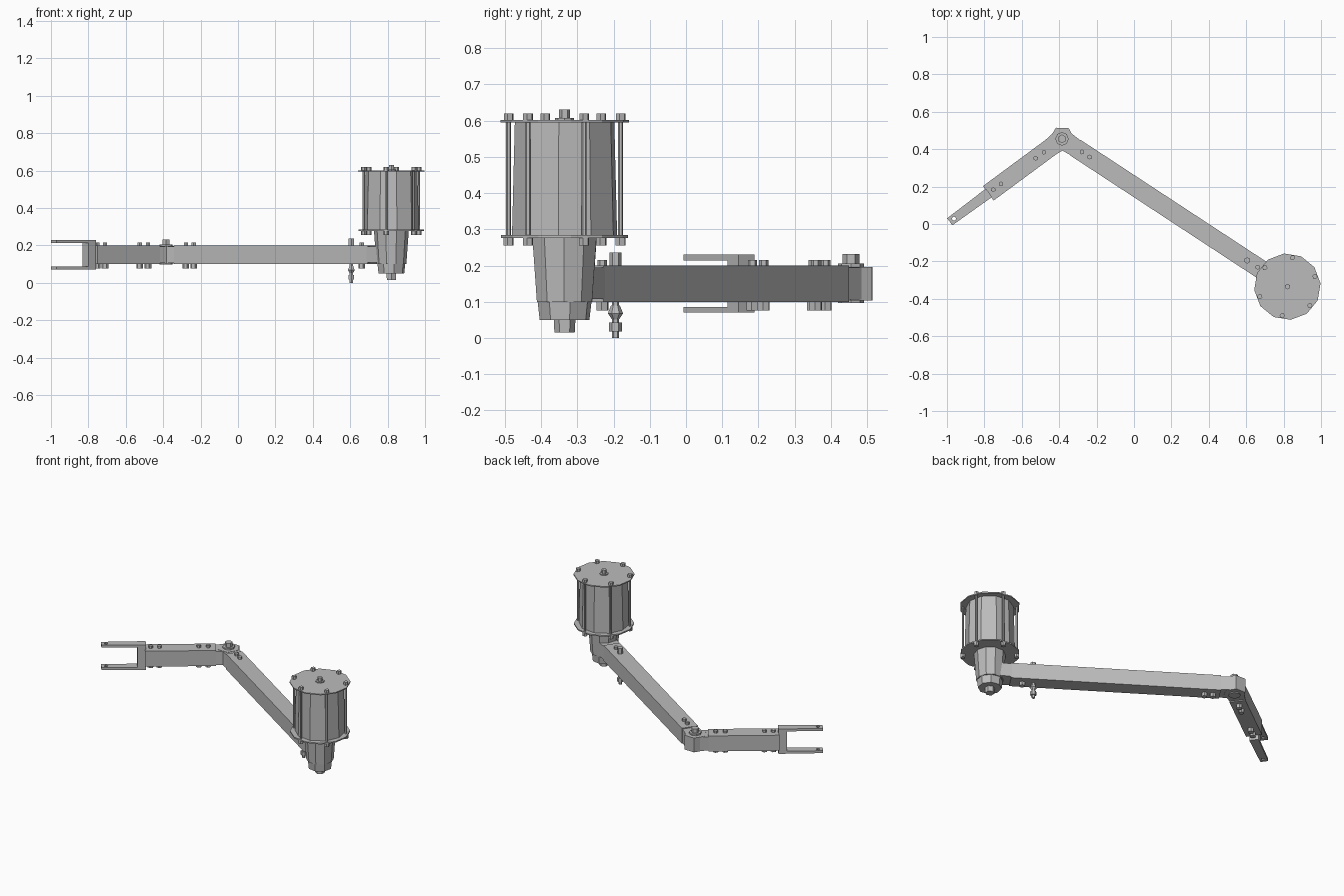
import bpy
import math
from mathutils import Vector

cube = bpy.data.objects.get("Cube")
if cube:
    bpy.data.objects.remove(cube)

metal = bpy.data.materials.new("grey metal")
metal.use_nodes = True
grey = (0.5, 0.5, 0.5, 1)
metal.diffuse_color = grey
metal.node_tree.nodes["Principled BSDF"].inputs["Base Color"].default_value = grey


def finish(name):
    ob = bpy.context.object
    ob.name = name
    ob.data.materials.append(metal)
    return ob


def post(name, at, z0, z1, r0, r1=None, sides=6, turn=0):
    """Upright prism or taper from z0 to z1."""
    bpy.ops.mesh.primitive_cone_add(
        vertices=sides, radius1=r0, radius2=r0 if r1 is None else r1, depth=z1 - z0,
        location=(at[0], at[1], (z0 + z1) / 2), rotation=(0, 0, turn))
    return finish(name)


def beam(name, a, b, width, z0, z1, end_scale=1):
    """Box running from a to b, narrowed at b by end_scale."""
    a, b = Vector(a), Vector(b)
    d, mid = b - a, (a + b) / 2
    bpy.ops.mesh.primitive_cube_add(
        size=1, location=(mid.x, mid.y, (z0 + z1) / 2),
        rotation=(0, 0, math.atan2(d.y, d.x)))
    ob = finish(name)
    for v in ob.data.vertices:
        if v.co.x > 0:
            v.co.y *= end_scale
        v.co.x *= d.length
        v.co.y *= width
        v.co.z *= z1 - z0
    return ob


DRUM = Vector((0.82, -0.335))
HUB = Vector((-0.385, 0.455))
TIP = Vector((-0.985, 0.012))
long_dir = (DRUM - HUB).normalized()
short_dir = (TIP - HUB).normalized()


def along(direction, distance):
    return HUB + direction * distance


# Motor drum between two thin plates
post("motor_drum", DRUM, 0.28, 0.597, 0.148, 0.14, 10, 0.2)
post("drum_top_plate", DRUM, 0.594, 0.601, 0.178, sides=12, turn=0.1)
post("drum_bottom_plate", DRUM, 0.276, 0.284, 0.176, sides=12, turn=0.1)
post("drum_top_bolt", DRUM, 0.6, 0.63, 0.015)
post("drum_top_washer", DRUM, 0.6, 0.607, 0.026, sides=8)

# Tie rods with nuts at each end
for i in range(6):
    t = math.radians(20 + 60 * i)
    p = DRUM + 0.157 * Vector((math.cos(t), math.sin(t)))
    post(f"tie_rod_{i}", p, 0.27, 0.61, 0.007)
    post(f"tie_rod_top_nut_{i}", p, 0.6, 0.619, 0.014, turn=t)
    post(f"tie_rod_bottom_nut_{i}", p, 0.255, 0.277, 0.015, turn=t)

# Tapered neck below the drum
post("motor_neck", DRUM, 0.1, 0.278, 0.08, 0.093, 10, 0.3)
post("neck_cap", DRUM, 0.05, 0.102, 0.07, 0.076, 8, 0.2)
post("neck_bolt", DRUM, 0.015, 0.052, 0.028, 0.03, 6)

# Elbow joint with tapered lugs into both tubes
post("elbow_hub", HUB, 0.104, 0.196, 0.068, sides=6, turn=0.5)
post("elbow_washer", HUB, 0.195, 0.206, 0.036, sides=8)
post("elbow_bolt", HUB, 0.2, 0.232, 0.023)
post("elbow_bottom_washer", HUB, 0.097, 0.105, 0.036, sides=8)
beam("elbow_lug_long", HUB, along(long_dir, 0.12), 0.11, 0.106, 0.194, 0.8)
beam("elbow_lug_short", HUB, along(short_dir, 0.12), 0.11, 0.106, 0.194, 0.8)

# Square tube arms
span = (DRUM - HUB).length
beam("long_arm", along(long_dir, 0.085), along(long_dir, span - 0.12), 0.1, 0.1, 0.2)
beam("neck_lug", along(long_dir, span - 0.02), along(long_dir, span - 0.16), 0.12, 0.108, 0.194, 0.78)
beam("short_arm", along(short_dir, 0.075), along(short_dir, 0.49), 0.096, 0.1, 0.2)


# Through bolts with nuts underneath
def through_bolt(name, p):
    post(name + "_head", p, 0.198, 0.215, 0.013)
    post(name + "_nut", p, 0.076, 0.101, 0.018, turn=0.4)


for i, d in enumerate((0.127, 0.177)):
    through_bolt(f"long_arm_bolt_{i}", along(long_dir, d))
for i, d in enumerate((0.12, 0.175, 0.405, 0.457)):
    through_bolt(f"short_arm_bolt_{i}", along(short_dir, d))
through_bolt("neck_end_bolt", along(long_dir, span - 0.19))

# Long hanging bolt near the neck
hang = along(long_dir, span - 0.256)
post("hanging_bolt_head", hang, 0.198, 0.236, 0.017)
post("hanging_bolt_shaft", hang, 0, 0.11, 0.01)
post("hanging_bolt_nut", hang, 0.018, 0.043, 0.018)
for i, (z0, z1, r0, r1) in enumerate(((0.05, 0.068, 0.009, 0.021), (0.068, 0.09, 0.021, 0.012))):
    post(f"hanging_bolt_knob_{i}", hang, z0, z1, r0, r1)

# Fork with a pin hole through both prongs
length = (TIP - HUB).length
beam("fork_base", along(short_dir, 0.485), along(short_dir, 0.535), 0.055, 0.072, 0.23)
pin = along(short_dir, length - 0.028)
hole = post("fork_hole_cutter", pin, 0, 0.3, 0.011, sides=8)
hole.hide_render = True
hole.hide_set(True)
hole.display_type = 'WIRE'
for side, z0, z1 in (("upper", 0.214, 0.23), ("lower", 0.07, 0.086)):
    prong = beam(f"fork_prong_{side}", along(short_dir, 0.485), TIP, 0.055, z0, z1, 0.85)
    cut = prong.modifiers.new("pin_hole", 'BOOLEAN')
    cut.operation = 'DIFFERENCE'
    cut.object = hole
